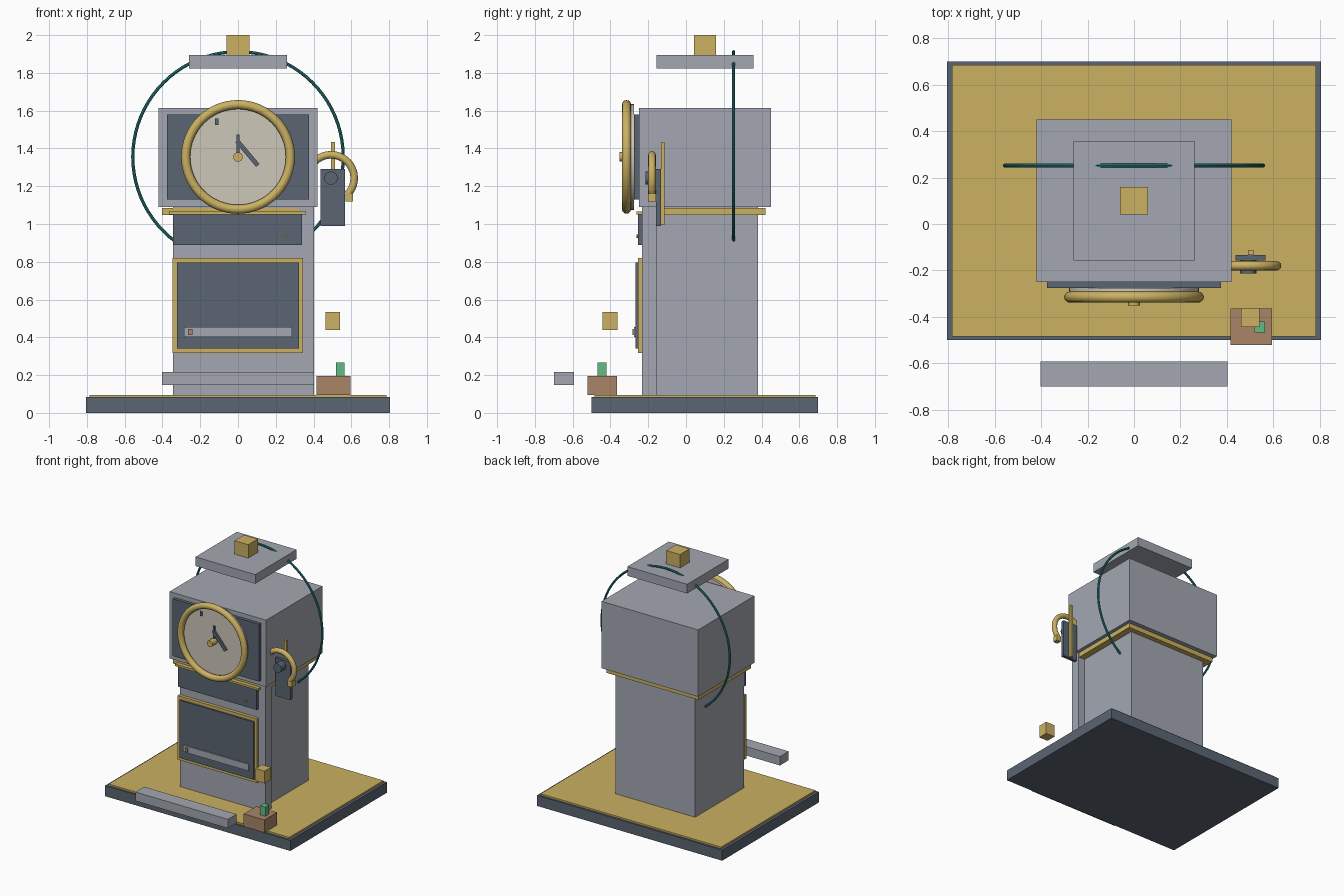
import bpy, bmesh, math
from mathutils import Matrix, Vector

if "Cube" in bpy.data.objects:
    bpy.data.objects.remove(bpy.data.objects["Cube"])


def material(name, r, g, b):
    def lin(c):
        c /= 255
        return c / 12.92 if c < 0.04045 else ((c + 0.055) / 1.055) ** 2.4
    m = bpy.data.materials.new(name)
    m.diffuse_color = (lin(r), lin(g), lin(b), 1)
    m.use_nodes = True
    m.node_tree.nodes["Principled BSDF"].inputs["Base Color"].default_value = m.diffuse_color
    return m


gold = material("brass", 203, 177, 98)
grey = material("light_grey", 163, 167, 177)
dark = material("slate", 90, 101, 114)
teal = material("teal", 42, 128, 132)
cream = material("cream", 206, 199, 185)
brown = material("clay_brown", 170, 133, 104)
green = material("green", 100, 188, 134)


def finish(name, bm, mat, smooth=False):
    bmesh.ops.recalc_face_normals(bm, faces=bm.faces)
    me = bpy.data.meshes.new(name)
    bm.to_mesh(me)
    bm.free()
    me.materials.append(mat)
    ob = bpy.data.objects.new(name, me)
    bpy.context.collection.objects.link(ob)
    if smooth:
        bpy.context.view_layer.objects.active = ob
        ob.select_set(True)
        bpy.ops.object.shade_smooth_by_angle(angle=math.radians(40))
        ob.select_set(False)
    return ob


def box(name, mat, x, y, z, turn=0):
    """Box from (min, max) pairs, optionally turned about its own y axis."""
    bm = bmesh.new()
    size = Matrix.Diagonal((x[1] - x[0], y[1] - y[0], z[1] - z[0], 1))
    mid = Vector((sum(x) / 2, sum(y) / 2, sum(z) / 2))
    m = Matrix.Translation(mid) @ Matrix.Rotation(turn, 4, 'Y') @ size
    bmesh.ops.create_cube(bm, size=1, matrix=m)
    return finish(name, bm, mat)


def disc(name, mat, cx, cz, r, y, n=32):
    """Cylinder lying along y."""
    bm = bmesh.new()
    m = Matrix.Translation((cx, sum(y) / 2, cz)) @ Matrix.Rotation(math.pi / 2, 4, 'X')
    bmesh.ops.create_cone(bm, cap_ends=True, segments=n, radius1=r, radius2=r,
                          depth=y[1] - y[0], matrix=m)
    return finish(name, bm, mat, True)


def ring(name, mat, c, major, minor, start=0, end=360, n=64, k=12):
    """Tube bent in the xz plane, a full circle or an arc with caps."""
    bm = bmesh.new()
    full = end - start >= 360
    loops = []
    for i in range(n if full else n + 1):
        a = math.radians(start + (end - start) * i / n)
        loop = []
        for j in range(k):
            b = 2 * math.pi * j / k
            r = major + minor * math.cos(b)
            loop.append(bm.verts.new((c[0] + r * math.cos(a), c[1] + minor * math.sin(b),
                                      c[2] + r * math.sin(a))))
        loops.append(loop)
    pairs = list(zip(loops, loops[1:])) + ([(loops[-1], loops[0])] if full else [])
    for p, q in pairs:
        for j in range(k):
            bm.faces.new((p[j], p[(j + 1) % k], q[(j + 1) % k], q[j]))
    if not full:
        bm.faces.new(loops[0])
        bm.faces.new(loops[-1])
    return finish(name, bm, mat, True)


# Plinth
box("base", dark, (-.805, .805), (-.5, .7), (0, .083))
box("base_top", gold, (-.785, .785), (-.485, .685), (.083, .096))

# Cabinet body
box("lower_body", grey, (-.345, .345), (-.23, .38), (.096, 1.09))
box("corner_post", grey, (.323, .402), (-.234, -.157), (.096, 1.09))
box("waist_band", gold, (-.402, .398), (-.231, .42), (1.048, 1.085))
box("front_ledge", gold, (-.365, .36), (-.262, -.23), (1.05, 1.066))
box("upper_body", grey, (-.42, .42), (-.25, .45), (1.09, 1.615))

# Floating cap and finial
box("cap", grey, (-.26, .26), (-.157, .357), (1.823, 1.895))
box("finial", gold, (-.06, .06), (.042, .16), (1.895, 2.0))

# Large hoop through the cabinet
ring("hoop", teal, (0, .252, 1.355), .557, .0085, n=80, k=8)

# Dial
box("dial_panel", dark, (-.375, .375), (-.275, -.25), (1.13, 1.58))
disc("dial_face", cream, 0, 1.355, .28, (-.292, -.275), 48)
ring("dial_rim", gold, (0, -.315, 1.355), .277, .024)
disc("dial_hub", gold, 0, 1.355, .025, (-.352, -.292), 20)
box("short_hand", dark, (-.008, .008), (-.302, -.29), (1.355, 1.475))
box("long_hand", dark, (.038, .062), (-.308, -.29), (1.29, 1.46), -math.radians(40))
box("dial_mark", dark, (-.121, -.103), (-.301, -.29), (1.525, 1.558))

# Drawer panel with a small cross
box("drawer", dark, (-.345, .34), (-.254, -.23), (.89, 1.05))
for s in (-1, 1):
    box("drawer_cross", gold, (.24, .26), (-.262, -.254), (.932, .938), s * math.pi / 4)

# Framed door with a slot plate
box("door_frame", gold, (-.348, .343), (-.255, -.23), (.317, .82))
box("door_panel", dark, (-.322, .322), (-.268, -.255), (.342, .795))
box("slot_plate", grey, (-.287, .285), (-.276, -.268), (.403, .456))
box("slot_key", brown, (-.264, -.24), (-.284, -.276), (.412, .444))

# Side handset: cradle, rod, curved handle with end pieces
box("cradle", dark, (.438, .567), (-.158, -.133), (.99, 1.29))
box("cradle_rod", gold, (.492, .514), (-.133, -.113), (.995, 1.435))
disc("cradle_knob", dark, .492, 1.243, .035, (-.214, -.158), 20)
ring("handle", gold, (.492, -.18, 1.243), .123, .02, -45, 225, 40)
for s in (-1, 1):
    x = .492 + s * .098
    box("handle_end", gold, (x - .02, x + .02), (-.2, -.16), (1.118, 1.162))

# Step rail and small blocks
box("step_rail", grey, (-.402, .402), (-.7, -.592), (.147, .217))
box("side_box", brown, (.415, .595), (-.522, -.365), (.096, .196))
box("green_block", green, (.52, .565), (-.468, -.42), (.196, .268))
box("floating_cube", gold, (.462, .541), (-.443, -.363), (.438, .535))
